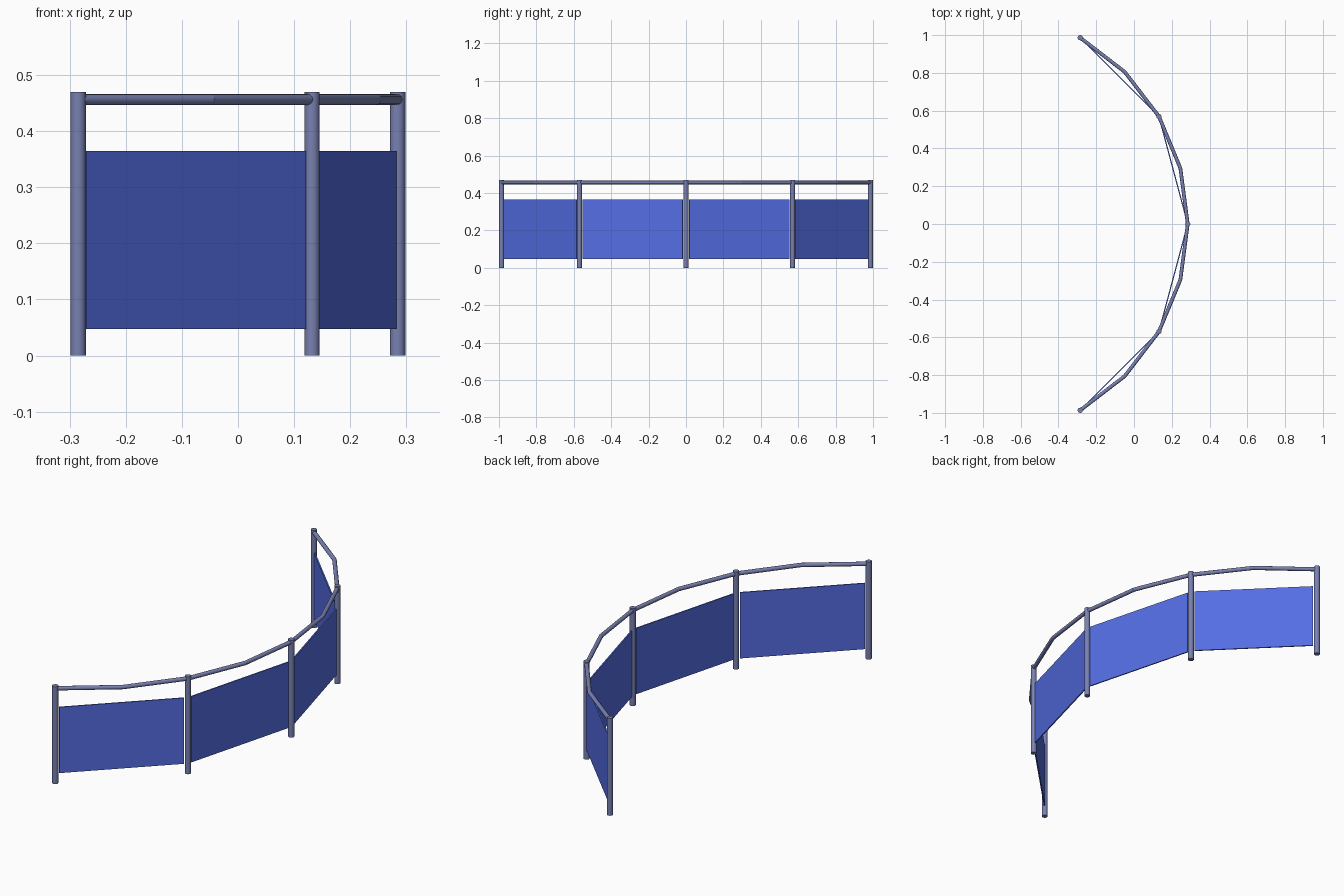
import bpy, bmesh, math
from mathutils import Vector, Matrix

if "Cube" in bpy.data.objects:
    bpy.data.objects.remove(bpy.data.objects["Cube"])

R, CX = 1.139, -0.8545            # arc radius and centre
POST_R, POST_H = 0.0137, 0.47
RAIL_R, RAIL_Z = 0.0097, 0.4565


def material(name, rgb):
    m = bpy.data.materials.new(name)
    m.diffuse_color = (*rgb, 1)
    m.use_nodes = True
    m.node_tree.nodes["Principled BSDF"].inputs["Base Color"].default_value = m.diffuse_color
    return m


steel = material("blue grey metal", (0.19, 0.22, 0.44))
blue = material("blue panel", (0.09, 0.155, 0.78))


def on_arc(deg, z=0.0):
    a = math.radians(deg)
    return Vector((CX + R * math.cos(a), R * math.sin(a), z))


def finish(name, bm, mat, smooth):
    bmesh.ops.recalc_face_normals(bm, faces=bm.faces[:])
    me = bpy.data.meshes.new(name)
    bm.to_mesh(me)
    bm.free()
    me.materials.append(mat)
    ob = bpy.data.objects.new(name, me)
    bpy.context.collection.objects.link(ob)
    if smooth:
        bpy.context.view_layer.objects.active = ob
        ob.select_set(True)
        bpy.ops.object.shade_smooth_by_angle(angle=math.radians(40))
        ob.select_set(False)


# upright posts every 30 degrees
for i in range(5):
    bm = bmesh.new()
    bmesh.ops.create_cone(bm, cap_ends=True, segments=16, radius1=POST_R,
                          radius2=POST_R, depth=POST_H,
                          matrix=Matrix.Translation(on_arc(-60 + 30 * i, POST_H / 2)))
    finish(f"post_{i + 1}", bm, steel, True)

# flat panels on the chords between posts
for i in range(4):
    a, b = on_arc(-60 + 30 * i), on_arc(-30 + 30 * i)
    d = b - a
    mid = (a + b) / 2 + Vector((0, 0, 0.206))
    mat = (Matrix.Translation(mid) @ Matrix.Rotation(math.atan2(d.y, d.x), 4, 'Z')
           @ Matrix.Diagonal((d.length * 0.94, 0.006, 0.318, 1)))
    bm = bmesh.new()
    bmesh.ops.create_cube(bm, size=1, matrix=mat)
    finish(f"panel_{i + 1}", bm, blue, False)

# handrail: straight round bars every 15 degrees
for i in range(8):
    a, b = on_arc(-60 + 15 * i, RAIL_Z), on_arc(-45 + 15 * i, RAIL_Z)
    d = b - a
    bm = bmesh.new()
    bmesh.ops.create_cone(bm, cap_ends=True, segments=12, radius1=RAIL_R,
                          radius2=RAIL_R, depth=d.length + 0.002,
                          matrix=Matrix.Translation((a + b) / 2)
                          @ d.to_track_quat('Z', 'Y').to_matrix().to_4x4())
    finish(f"handrail_{i + 1}", bm, steel, True)
